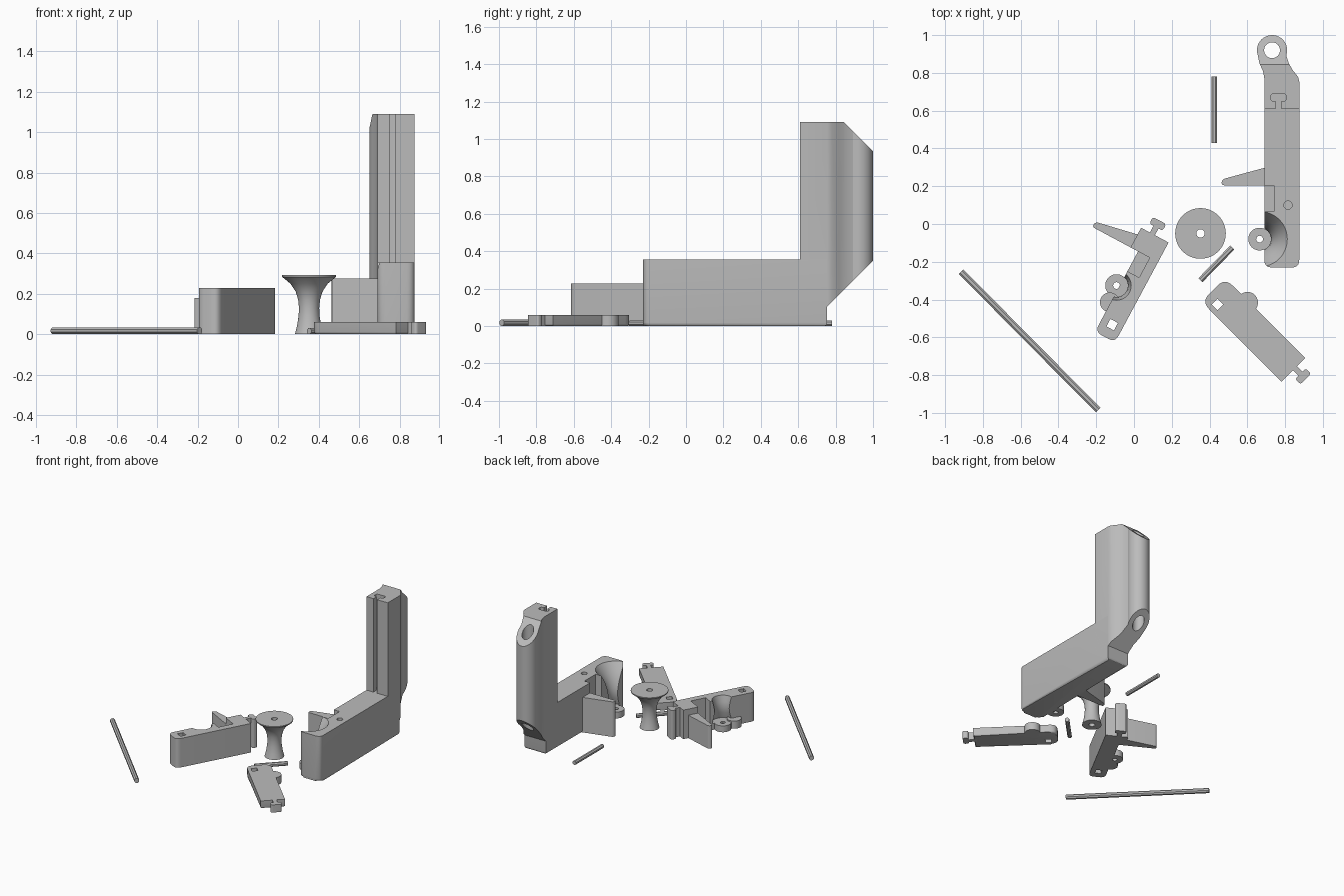
import bpy, bmesh, math
from mathutils import Matrix, Vector

cube = bpy.data.objects.get("Cube")
if cube:
    bpy.data.objects.remove(cube, do_unlink=True)

grey = bpy.data.materials.new("plain grey")
grey.use_nodes = True
grey.diffuse_color = (0.5, 0.5, 0.5, 1)
grey.node_tree.nodes["Principled BSDF"].inputs["Base Color"].default_value = (0.5, 0.5, 0.5, 1)


def place(x, y, degrees):
    return Matrix.Translation((x, y, 0)) @ Matrix.Rotation(math.radians(degrees), 4, 'Z')


HOME = Matrix.Identity(4)


def add(name, bm, frame=HOME):
    bmesh.ops.recalc_face_normals(bm, faces=bm.faces)
    mesh = bpy.data.meshes.new(name)
    bm.to_mesh(mesh)
    bm.free()
    mesh.materials.append(grey)
    ob = bpy.data.objects.new(name, mesh)
    ob.matrix_world = frame
    bpy.context.collection.objects.link(ob)
    return ob


def outline(corners):
    """Turn (x, y, radius) corners into a polygon with rounded corners."""
    pts = []
    for i, corner in enumerate(corners):
        p = Vector(corner[:2])
        r = corner[2] if len(corner) > 2 else 0
        if not r:
            pts.append(p)
            continue
        a = p + (Vector(corners[i - 1][:2]) - p).normalized() * r
        b = p + (Vector(corners[(i + 1) % len(corners)][:2]) - p).normalized() * r
        for k in range(7):
            t = k / 6
            pts.append(a * (1 - t) ** 2 + p * 2 * t * (1 - t) + b * t * t)
    return pts


def prism(name, pts, z0, z1, frame=HOME, soft=0):
    """Extrude a plan outline; soft rounds the bottom edge."""
    bm = bmesh.new()
    n = len(pts)
    low, high = [[bm.verts.new((p[0], p[1], z)) for p in pts] for z in (z0, z1)]
    bm.faces.new(low[::-1])
    bm.faces.new(high)
    for i in range(n):
        j = (i + 1) % n
        bm.faces.new((low[i], low[j], high[j], high[i]))
    if soft:
        edges = [e for e in bm.edges if all(v.co.z == low[0].co.z for v in e.verts)]
        bmesh.ops.bevel(bm, geom=edges, offset=soft, segments=3, profile=0.5, affect='EDGES')
    return add(name, bm, frame)


def circle(x, y, r, n=32):
    return [(x + r * math.cos(math.tau * i / n), y + r * math.sin(math.tau * i / n)) for i in range(n)]


def box(x0, x1, y0, y1):
    return [(x0, y0), (x1, y0), (x1, y1), (x0, y1)]


def lathe(name, profile, x, y, frame=HOME, n=48):
    """Closed solid of revolution; zero radii become poles."""
    bm = bmesh.new()
    vs = [bm.verts.new((r, 0, z)) for r, z in profile]
    es = [bm.edges.new((vs[i], vs[(i + 1) % len(vs)])) for i in range(len(vs))]
    bmesh.ops.spin(bm, geom=vs + es, cent=(0, 0, 0), axis=(0, 0, 1), angle=math.tau, steps=n)
    bmesh.ops.remove_doubles(bm, verts=bm.verts, dist=1e-5)
    bmesh.ops.dissolve_degenerate(bm, edges=bm.edges, dist=1e-6)
    return add(name, bm, frame @ Matrix.Translation((x, y, 0)))


def cut(ob, *cutters):
    bpy.context.view_layer.update()
    for c in cutters:
        m = ob.modifiers.new("cut", 'BOOLEAN')
        m.operation, m.solver, m.object = 'DIFFERENCE', 'EXACT', c
        bpy.context.view_layer.objects.active = ob
        bpy.ops.object.modifier_apply(modifier=m.name)
        bpy.data.objects.remove(c, do_unlink=True)


def key(cx, y0, grow=0):
    """T-shaped joint outline, neck starting at y0."""
    w, h = 0.015 + grow, 0.04 + grow
    return outline([(cx - w, y0 - 0.02), (cx + w, y0 - 0.02), (cx + w, y0 + 0.04),
                    (cx + h, y0 + 0.04, 0.016), (cx + h, y0 + 0.08, 0.016),
                    (cx - h, y0 + 0.08, 0.016), (cx - h, y0 + 0.04, 0.016), (cx - w, y0 + 0.04)])


def hollow(x, y, frame=HOME):
    """Cutter matching the spool, with some clearance."""
    return lathe("hollow_cutter", [(0, 0.05), (0.08, 0.05), (0.065, 0.1), (0.06, 0.14), (0.065, 0.18),
                 (0.078, 0.23), (0.105, 0.29), (0.148, 0.357), (0.148, 0.4), (0, 0.4)], x, y, frame)


def tab(name, x, y, frame=HOME):
    cut(prism(name, circle(x, y, 0.06), 0, 0.05, frame),
        prism("cutter", circle(x, y, 0.018, 16), -0.1, 0.1, frame))


# Large body: long base with hollow, notch and pin hole
base = prism("main_base", outline([(0.69, -0.23, 0.04), (0.875, -0.23, 0.04),
             (0.875, 0.755), (0.69, 0.755)]), 0, 0.355, soft=0.018)
cut(base, hollow(0.665, -0.08),
    prism("cutter", box(0.6, 0.74, 0.065, 0.205), 0.05, 0.5),
    prism("cutter", circle(0.815, 0.1, 0.022, 16), 0.1, 0.5))
tab("main_tab", 0.665, -0.08)
prism("main_fin", outline([(0.7, 0.205), (0.7, 0.3), (0.464, 0.236, 0.02), (0.464, 0.205, 0.015)]), 0, 0.275)

# Tower: plan flares into a rounded tube at the back
ring = [(0.731 + 0.08 * math.cos(a), 0.92 + 0.08 * math.sin(a))
        for a in (math.radians(-20 + 220 * i / 24) for i in range(25))]
plan = ([(0.69, 0.61), (0.875, 0.61), (0.875, 0.755), (0.868, 0.78), (0.84, 0.815), (0.82, 0.85)]
        + ring + [(0.664, 0.85), (0.683, 0.81), (0.69, 0.77)])
tower = prism("main_tower", plan, 0.1, 1.09)


def side_wedge(pts):
    """Cutter from a (y, z) outline running across x."""
    ob = prism("wedge_cutter", pts, 0.4, 1.2)
    ob.matrix_world = Matrix(((0, 0, 1, 0), (1, 0, 0, 0), (0, 1, 0, 0), (0, 0, 0, 1)))
    return ob


cut(tower,
    prism("cutter", key(0.765, 0.61), 0, 1.3),
    prism("cutter", circle(0.731, 0.92, 0.042), 0, 1.3),
    side_wedge([(0.845, 1.09), (1.045, 0.89), (1.2, 1.2), (0.845, 1.2)]),
    side_wedge([(0.755, 0.05), (0.755, 0.105), (1.055, 0.405), (1.2, 0.05)]))

# Short angled body with joint key, fin, hollow and square hole
F = place(0.183, -0.098, -28.2)
body = prism("short_body", outline([(0, 0), (-0.165, 0), (-0.165, -0.118), (-0.12, -0.118),
             (-0.12, -0.6, 0.04), (0, -0.6, 0.04)]), 0, 0.228, F)
cut(body, hollow(-0.135, -0.331, F),
    prism("cutter", box(-0.3, -0.05, -0.237, -0.118), 0.05, 0.5, F),
    prism("cutter", box(-0.08, -0.035, -0.547, -0.502), -0.1, 0.5, F))
prism("short_key", key(-0.097, 0), 0, 0.228, F)
prism("short_fin", outline([(-0.15, -0.118), (-0.15, -0.037), (-0.395, -0.087, 0.02),
      (-0.395, -0.118, 0.015)]), 0, 0.18, F)
tab("short_tab", -0.135, -0.331, F)
prism("short_bump", circle(-0.125, -0.426, 0.052), 0, 0.06, F)

# Thin cover plate with the same joint
F = place(0.782, -0.835, -135)
plate = prism("cover_plate", outline([(0, 0), (-0.176, 0), (-0.176, -0.6, 0.055),
              (0, -0.6, 0.055)]), 0, 0.06, F, soft=0.012)
cut(plate, prism("cutter", box(-0.07, -0.027, -0.551, -0.508), -0.1, 0.5, F))
prism("cover_key", key(-0.1, 0), 0, 0.06, F)
prism("cover_bump", circle(-0.168, -0.425, 0.056), 0, 0.06, F)

# Spool with a flared top and centre hole
lathe("spool", [(0.022, 0), (0.07, 0), (0.06, 0.04), (0.052, 0.09), (0.05, 0.13), (0.054, 0.17),
      (0.066, 0.21), (0.092, 0.25), (0.134, 0.284), (0.134, 0.292), (0.022, 0.292)], 0.352, -0.05)


# Loose rods
def rod(name, a, b, width):
    a, b = Vector((*a, width / 2)), Vector((*b, width / 2))
    bm = bmesh.new()
    r = width / 2 / math.cos(math.pi / 8)
    bmesh.ops.create_cone(bm, cap_ends=True, segments=8, radius1=r, radius2=r, depth=(b - a).length,
                          matrix=Matrix.Rotation(math.pi / 8, 4, 'Z'))
    turn = (b - a).to_track_quat('Z', 'Y').to_matrix().to_4x4()
    add(name, bm, Matrix.Translation((a + b) / 2) @ turn)


rod("long_rod", (-0.915, -0.253), (-0.19, -0.985), 0.034)
rod("medium_rod", (0.425, 0.43), (0.425, 0.78), 0.03)
rod("short_rod", (0.352, -0.297), (0.52, -0.125), 0.03)

# Smooth the curved sides, keep edges sharp
bpy.ops.object.select_all(action='DESELECT')
for ob in bpy.context.collection.objects:
    if ob.type == 'MESH' and grey.name in ob.data.materials:
        ob.select_set(True)
        bpy.context.view_layer.objects.active = ob
bpy.ops.object.shade_smooth_by_angle(angle=math.radians(30))
